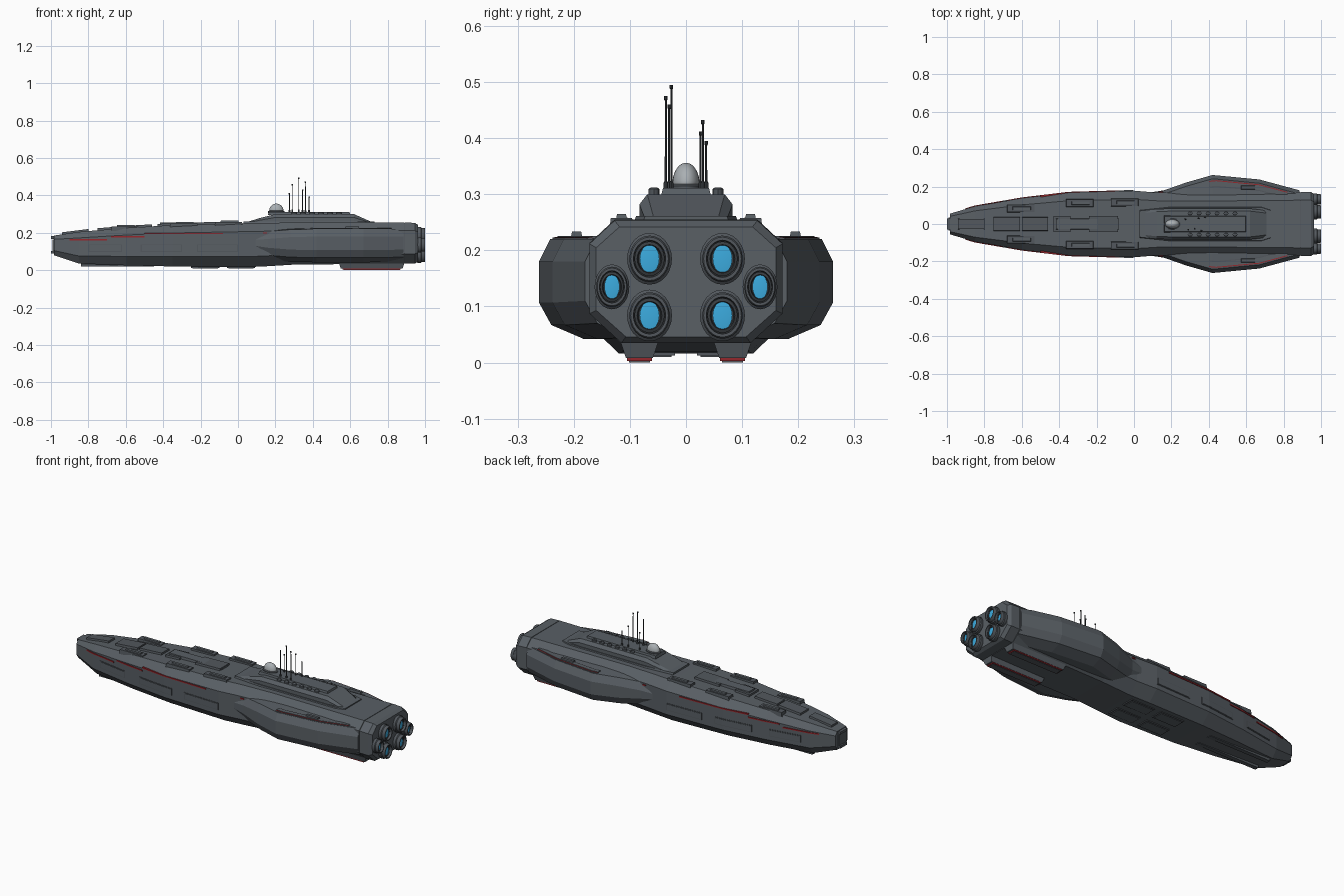
import bpy, bmesh, math
from mathutils import Vector

if "Cube" in bpy.data.objects:
    bpy.data.objects.remove(bpy.data.objects["Cube"])


def material(name, rgb, rough=0.6):
    m = bpy.data.materials.new(name)
    m.use_nodes = True
    m.diffuse_color = (*rgb, 1)
    b = m.node_tree.nodes["Principled BSDF"]
    b.inputs["Base Color"].default_value = (*rgb, 1)
    b.inputs["Roughness"].default_value = rough
    return m


HULL = material("hull grey", (0.10, 0.115, 0.13))
PLATE = material("plate grey", (0.085, 0.097, 0.11))
DARK = material("dark metal", (0.04, 0.046, 0.052))
DOME = material("pale dome", (0.40, 0.43, 0.45))
RED = material("red trim", (0.30, 0.02, 0.025))
BLUE = material("engine blue", (0.045, 0.41, 0.74))


def finish(name, bm, mat, smooth=False):
    bmesh.ops.recalc_face_normals(bm, faces=bm.faces)
    me = bpy.data.meshes.new(name)
    bm.to_mesh(me)
    bm.free()
    me.materials.append(mat)
    ob = bpy.data.objects.new(name, me)
    bpy.context.collection.objects.link(ob)
    if smooth:
        bpy.ops.object.select_all(action="DESELECT")
        ob.select_set(True)
        bpy.context.view_layer.objects.active = ob
        bpy.ops.object.shade_smooth_by_angle(angle=math.radians(35))
    return ob


def loft(name, rings, mat):
    """Skin a list of equal-sized point rings and cap both ends."""
    bm = bmesh.new()
    vs = [[bm.verts.new(p) for p in r] for r in rings]
    n = len(vs[0])
    for a, b in zip(vs, vs[1:]):
        for i in range(n):
            bm.faces.new((a[i], a[(i + 1) % n], b[(i + 1) % n], b[i]))
    bm.faces.new(vs[0])
    bm.faces.new(vs[-1])
    return finish(name, bm, mat)


def box(name, x0, x1, y0, y1, z0, z1, mat, taper=0.0):
    """Box whose z1 face is drawn in by taper on all sides."""
    y0, y1 = sorted((y0, y1))

    def ring(z, t):
        return [(x0 + t, y0 + t, z), (x1 - t, y0 + t, z), (x1 - t, y1 - t, z), (x0 + t, y1 - t, z)]
    return loft(name, [ring(z0, 0), ring(z1, taper)], mat)


def lathe(name, centre, profile, scale, mat, axis="Z", seg=24):
    """Revolve (radius, height) pairs, squashed by scale, about z or x."""
    bm = bmesh.new()
    rings = []
    for r, h in profile:
        ring = []
        for i in range(seg):
            a = math.tau * i / seg
            u, v = r * math.cos(a) * scale[0], r * math.sin(a) * scale[1]
            off = Vector((u, v, h)) if axis == "Z" else Vector((h, u, v))
            ring.append(bm.verts.new(Vector(centre) + off))
        rings.append(ring)
    for a, b in zip(rings, rings[1:]):
        for i in range(seg):
            bm.faces.new((a[i], a[(i + 1) % seg], b[(i + 1) % seg], b[i]))
    bm.faces.new(rings[0])
    bm.faces.new(rings[-1])
    return finish(name, bm, mat, True)


# Main hull: eight-sided sections, given as x, half width, bottom, top
STATIONS = [(-0.985, 0.055, 0.08, 0.185), (-0.85, 0.095, 0.035, 0.205), (-0.6, 0.138, 0.026, 0.226),
            (-0.35, 0.168, 0.02, 0.241), (0, 0.178, 0.016, 0.25), (0.12, 0.168, 0.019, 0.252),
            (0.3, 0.165, 0.03, 0.255), (0.888, 0.172, 0.035, 0.255)]


def hull_ring(x, w, b, t):
    h = t - b
    half = [(w * 0.74, t), (w, t - h * 0.19), (w, b + h * 0.24), (w * 0.67, b)]
    return [(x, y, z) for y, z in half] + [(x, -y, z) for y, z in reversed(half)]


def at(x):
    """Hull half width, bottom and top at x."""
    for a, b in zip(STATIONS, STATIONS[1:]):
        if x <= b[0]:
            f = (x - a[0]) / (b[0] - a[0])
            return [p + (q - p) * f for p, q in zip(a[1:], b[1:])]
    return list(STATIONS[-1][1:])


loft("main_hull", [hull_ring(*s) for s in STATIONS], HULL)
loft("stern_block", [hull_ring(*s) for s in [(0.891, 0.172, 0.035, 0.255), (0.945, 0.172, 0.035, 0.253),
                                              (0.963, 0.16, 0.046, 0.242)]], HULL)
loft("stern_seam", [hull_ring(x, 0.169, 0.038, 0.252) for x in (0.88, 0.9)], PLATE)
box("nose_port", -0.992, -0.98, -0.034, 0.034, 0.1, 0.165, PLATE)
for z in (0.088, 0.168):
    box("nose_bar", -1, -0.97, -0.03, 0.03, z, z + 0.014, PLATE)


def side_strip(name, s, x0, x1, z0, z1, thick, mat):
    """Thin plate following the flat hull side."""
    xs = [x0] + [q[0] for q in STATIONS if x0 < q[0] < x1] + [x1]
    rings = []
    for x in xs:
        w = at(x)[0]
        rings.append([(x, s * y, z) for y, z in ((w - 0.01, z0), (w + thick, z0), (w + thick, z1), (w - 0.01, z1))])
    loft(name, rings, mat)


# Flared side pods: x, outer y, bottom, top
POD = [(0.06, 0.165, 0.07, 0.2), (0.16, 0.18, 0.055, 0.207), (0.28, 0.222, 0.045, 0.217), (0.42, 0.262, 0.042, 0.22),
       (0.67, 0.238, 0.042, 0.22), (0.885, 0.18, 0.045, 0.22)]


def pod_ring(s, x, w, b, t):
    pts = [(0.1, t + 0.008), (w - 0.02, t), (w, t - 0.04), (w, b + 0.065), (w - 0.022, b + 0.025), (w - 0.08, b), (0.09, b)]
    return [(x, s * y, z) for y, z in pts]


for s in (-1, 1):
    loft("side_pod", [pod_ring(s, *p) for p in POD], HULL)
    # Pod deck plate with a red edge set in its groove
    for name, inner, outer, z, mat in (("pod_deck_groove", 0.062, 0.022, 0.223, PLATE),
                                       ("pod_deck_plate", 0.056, 0.031, 0.226, HULL),
                                       ("pod_red_edge", 0.031, 0.026, 0.2238, RED)):
        loft(name, [[(x, s * (w - inner), 0.21), (x, s * (w - outer), 0.21), (x, s * (w - outer), z), (x, s * (w - inner), z)]
                    for x, w in ((0.4, 0.256), (0.44, 0.26), (0.67, 0.238), (0.82, 0.198))], mat)
    box("pod_turret", 0.57, 0.65, s * 0.195 - 0.012, s * 0.195 + 0.012, 0.215, 0.234, PLATE, 0.004)
    # Red side stripes and marker lamp
    for x0, x1, z in ((-0.9, -0.7, 0.163), (-0.68, -0.5, 0.179), (-0.5, -0.08, 0.196)):
        side_strip("red_stripe", s, x0, x1, z - 0.0035, z + 0.0035, 0.004, RED)
    box("marker_lamp", 0.135, 0.155, s * 0.158, s * 0.173, 0.195, 0.201, RED)
    # Framed side panels
    for x0, x1 in ((-0.8, -0.62), (-0.52, -0.3), (-0.22, 0)):
        side_strip("side_panel_frame", s, x0, x1, 0.098, 0.138, 0.002, PLATE)
        side_strip("side_panel", s, x0 + 0.006, x1 - 0.006, 0.102, 0.134, 0.004, HULL)
    # Deck hatches in pairs
    for x, y in ((-0.605, 0.083), (-0.29, 0.112), (-0.05, 0.115)):
        t = at(x)[2]
        box("hatch_base", x - 0.075, x + 0.075, s * y - 0.022, s * y + 0.022, t - 0.015, t + 0.009, PLATE, 0.003)
        box("hatch_lid", x - 0.045, x + 0.055, s * y - 0.011, s * y + 0.011, t, t + 0.016, HULL, 0.003)
    # Belly skids with a thin red plate showing round the sole
    box("belly_skid", 0.54, 0.89, s * 0.083 - 0.034, s * 0.083 + 0.034, 0.038, 0.008, HULL, 0.01)
    box("skid_red_plate", 0.56, 0.87, s * 0.083 - 0.0225, s * 0.083 + 0.0225, 0.0025, 0.01, RED)
    box("skid_sole", 0.564, 0.866, s * 0.083 - 0.0185, s * 0.083 + 0.0185, 0.0, 0.01, PLATE)
    # Belly panels
    for x0, x1 in ((-0.25, -0.1), (-0.06, 0.09)):
        box("belly_frame", x0, x1, s * 0.055 - 0.035, s * 0.055 + 0.035, 0.013, 0.04, PLATE)
        box("belly_panel", x0 + 0.008, x1 - 0.008, s * 0.055 - 0.029, s * 0.055 + 0.029, 0.01, 0.04, HULL)
    box("bow_belly_rail", -0.84, -0.45, s * 0.045 - 0.012, s * 0.045 + 0.012, 0.02, 0.05, PLATE)
    # Bridge roof studs
    for i in range(6):
        lathe("roof_stud", (0.3 + i * 0.048, s * 0.057, 0.302), [(0.013, -0.003), (0.013, 0.007), (0.008, 0.01)],
              (1, 0.75), PLATE, seg=12)

# Spine plates along the foredeck
for x0, x1, y in ((-0.94, -0.8, 0.03), (-0.75, -0.61, 0.04), (-0.6, -0.46, 0.038), (-0.43, -0.34, 0.046), (-0.24, -0.085, 0.046)):
    loft("spine_plate", [[(x, -y, t - 0.01), (x, y, t - 0.01), (x, y - 0.004, t + 0.011), (x, 0.004 - y, t + 0.011)]
                         for x, t in ((x0, at(x0)[2]), (x1, at(x1)[2]))], PLATE)
box("spine_step", -0.42, -0.08, -0.03, 0.03, 0.235, 0.256, HULL, 0.003)

# Bridge superstructure on a tapered plinth
BRIDGE = [(0.04, 0.07, 0.255), (0.12, 0.08, 0.28), (0.2, 0.083, 0.3), (0.62, 0.083, 0.3), (0.71, 0.072, 0.26)]
loft("bridge_block", [[(x, -w, 0.24), (x, -w, 0.24 + (t - 0.24) * 0.7), (x, -w + 0.014, t),
                       (x, w - 0.014, t), (x, w, 0.24 + (t - 0.24) * 0.7), (x, w, 0.24)] for x, w, t in BRIDGE], HULL)
loft("bridge_plinth", [[(x, -w, 0.245), (x, w, 0.245), (x, w - 0.005, 0.261), (x, 0.005 - w, 0.261)]
                       for x, w in ((0.03, 0.075), (0.2, 0.094), (0.68, 0.094), (0.73, 0.078))], HULL)
box("bridge_roof", 0.16, 0.6, -0.045, 0.045, 0.295, 0.311, HULL, 0.004)

# Sensor dome
lathe("dome_collar", (0.205, 0, 0.305), [(0.044, 0), (0.044, 0.01), (0.036, 0.014)], (1, 0.66), PLATE)
lathe("sensor_dome", (0.205, 0, 0.318), [(0.034, -0.008)] + [(0.038 * math.cos(a * math.pi / 20), 0.038 * math.sin(a * math.pi / 20))
                                                          for a in range(10)], (1, 0.64), DOME)

# Antenna masts: x, y, tip height
for x, y, z in ((0.29, -0.03, 0.46), (0.325, -0.026, 0.495), (0.36, -0.036, 0.475),
                (0.275, 0.026, 0.412), (0.345, 0.03, 0.432), (0.38, 0.036, 0.395)):
    lathe("antenna", (x, y, 0.3), [(0.005, 0), (0.005, 0.02), (0.0024, 0.024), (0.0022, z - 0.308), (0.004, z - 0.306), (0.004, z - 0.3)],
          (1, 0.8), DARK, seg=8)

# Engine nozzles: y, z, y radius, z radius
for y, z, ry, rz in ((0.065, 0.185, 0.04, 0.046), (0.065, 0.084, 0.04, 0.046), (0.132, 0.135, 0.031, 0.04)):
    for s in (-1, 1):
        c = (0.95, s * y, z)
        lathe("engine_nozzle", c, [(0.85, 0), (1, 0.014), (1, 0.028), (0.9, 0.032), (0.9, 0.046), (0.84, 0.05), (0.72, 0.05), (0.68, 0.03)],
              (ry, rz), PLATE, "X")
        lathe("engine_inner_ring", c, [(0.67, 0.02), (0.67, 0.038), (0.55, 0.04), (0.5, 0.033)], (ry, rz), DARK, "X")
        lathe("engine_glow", c, [(0.46, 0.02), (0.46, 0.036), (0.3, 0.037)], (ry * 0.95, rz * 1.2), BLUE, "X")
